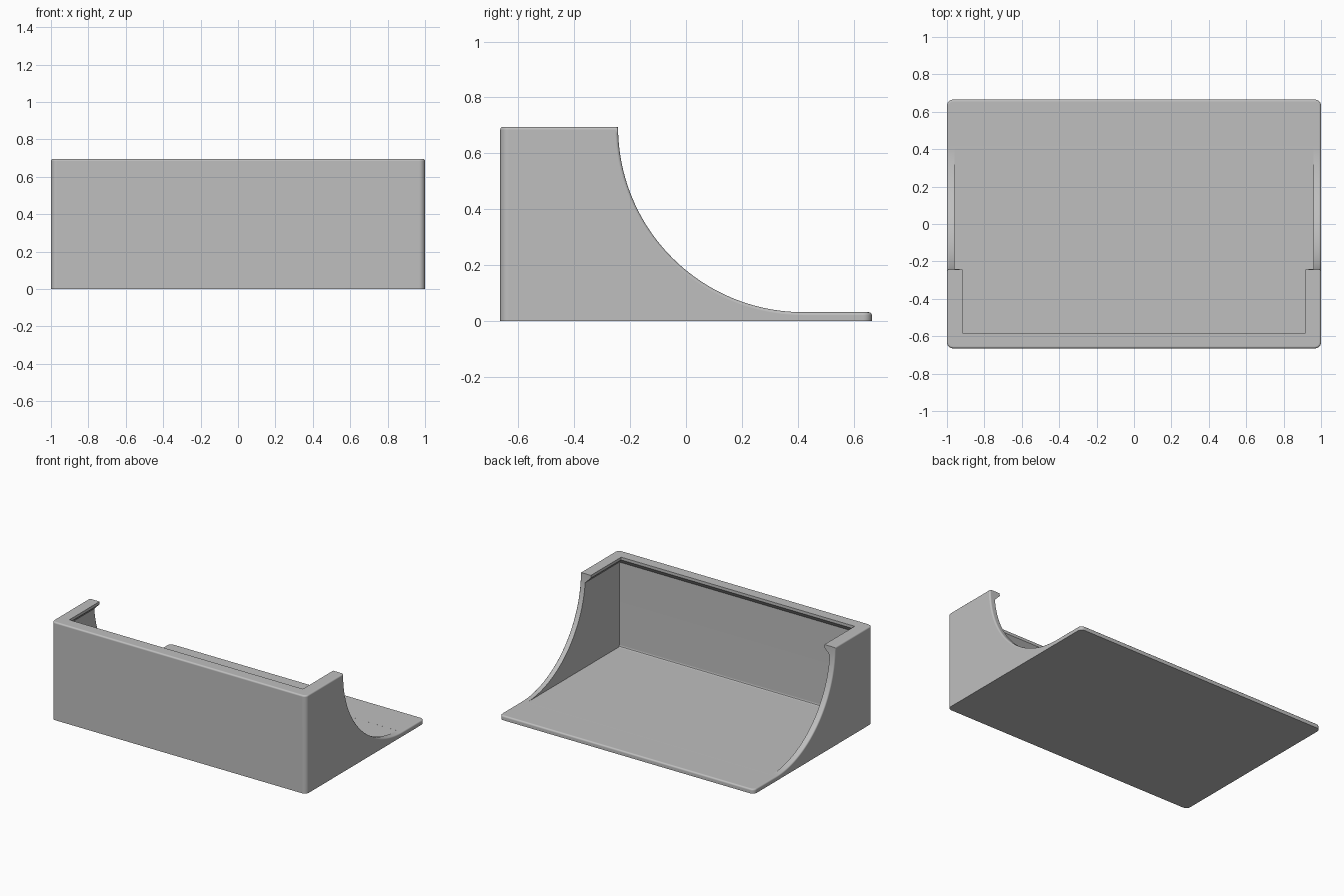
import bpy, bmesh, math

if "Cube" in bpy.data.objects:
    bpy.data.objects.remove(bpy.data.objects["Cube"], do_unlink=True)

# Main sizes
W, D, H = 1.0, 0.665, 0.695      # half width, half depth, height
FLOOR, WALL, LIP = 0.032, 0.04, 0.083
R = H - FLOOR                    # radius of the scooped sides
ARC_Y = 0.42                     # where the scoop meets the floor
SEGS = 40

grey = bpy.data.materials.new("plain_grey")
grey.use_nodes = True
colour = (0.52, 0.52, 0.52, 1)
grey.diffuse_color = colour
grey.node_tree.nodes["Principled BSDF"].inputs["Base Color"].default_value = colour


def make_object(name, bm):
    bmesh.ops.recalc_face_normals(bm, faces=bm.faces)
    mesh = bpy.data.meshes.new(name)
    bm.to_mesh(mesh)
    bm.free()
    obj = bpy.data.objects.new(name, mesh)
    bpy.context.collection.objects.link(obj)
    mesh.materials.append(grey)
    return obj


# Outer body: side profile with a quarter-circle scoop, extruded across the width
profile = [(-D, 0), (D, 0), (D, FLOOR)]
for i in range(SEGS + 1):
    a = math.pi / 2 * i / SEGS
    profile.append((ARC_Y - R * math.sin(a), H - R * math.cos(a)))
profile.append((-D, H))

bm = bmesh.new()
face = bm.faces.new([bm.verts.new((-W, y, z)) for y, z in profile])
ext = bmesh.ops.extrude_face_region(bm, geom=[face])["geom"]
bmesh.ops.translate(bm, vec=(2 * W, 0, 0),
                    verts=[v for v in ext if isinstance(v, bmesh.types.BMVert)])
bmesh.ops.recalc_face_normals(bm, faces=bm.faces)

# Round the four upright corners
corners = [e for e in bm.edges
           if all(abs(abs(v.co.y) - D) < 1e-4 for v in e.verts)
           and abs(e.verts[0].co.x - e.verts[1].co.x) < 1e-4
           and abs(e.verts[0].co.y - e.verts[1].co.y) < 1e-4]
bmesh.ops.bevel(bm, geom=corners, offset=0.032, segments=6, profile=0.5,
                affect='EDGES')
bm.normal_update()

# Soften the rim between the upright walls and the upward surfaces
rim = [e for e in bm.edges if len(e.link_faces) == 2
       and max(f.normal.z for f in e.link_faces) > 0.005
       and abs(min(f.normal.z for f in e.link_faces)) <= 0.005]
bmesh.ops.bevel(bm, geom=rim, offset=0.011, segments=3, profile=0.5,
                affect='EDGES')
body = make_object("open_bin", bm)

# Cavity: stacked rectangles give the floor fillet and the sloped inward lip
iw, iy, slope = W - WALL, -D + WALL, LIP - WALL
layers = [(FLOOR, iw, iy + 0.015), (FLOOR + 0.005, iw, iy + 0.005),
          (FLOOR + 0.015, iw, iy),
          (H - 0.02 - slope, iw, iy), (H - 0.02, W - LIP, -D + LIP),
          (H + 0.1, W - LIP, -D + LIP)]
back = ARC_Y - 0.01
bm = bmesh.new()
rings = [[bm.verts.new(c) for c in ((-x, y, z), (x, y, z), (x, back, z), (-x, back, z))]
         for z, x, y in layers]
bm.faces.new(rings[0])
bm.faces.new(rings[-1])
for low, high in zip(rings, rings[1:]):
    for i in range(4):
        j = (i + 1) % 4
        bm.faces.new((low[i], low[j], high[j], high[i]))
cutter = make_object("cavity_cutter", bm)
cutter.hide_render = True

# Cut the cavity out and drop the cutter
bpy.context.view_layer.objects.active = body
body.select_set(True)
cutter.select_set(False)
cut = body.modifiers.new("cavity", 'BOOLEAN')
cut.operation = 'DIFFERENCE'
cut.solver = 'EXACT'
cut.object = cutter
bpy.ops.object.modifier_apply(modifier=cut.name)
bpy.data.objects.remove(cutter, do_unlink=True)

# Smooth the rounded edges while keeping the flat faces flat
bpy.ops.object.shade_smooth_by_angle(angle=math.radians(32))
weighted = body.modifiers.new("weighted_normals", 'WEIGHTED_NORMAL')
weighted.keep_sharp = True
